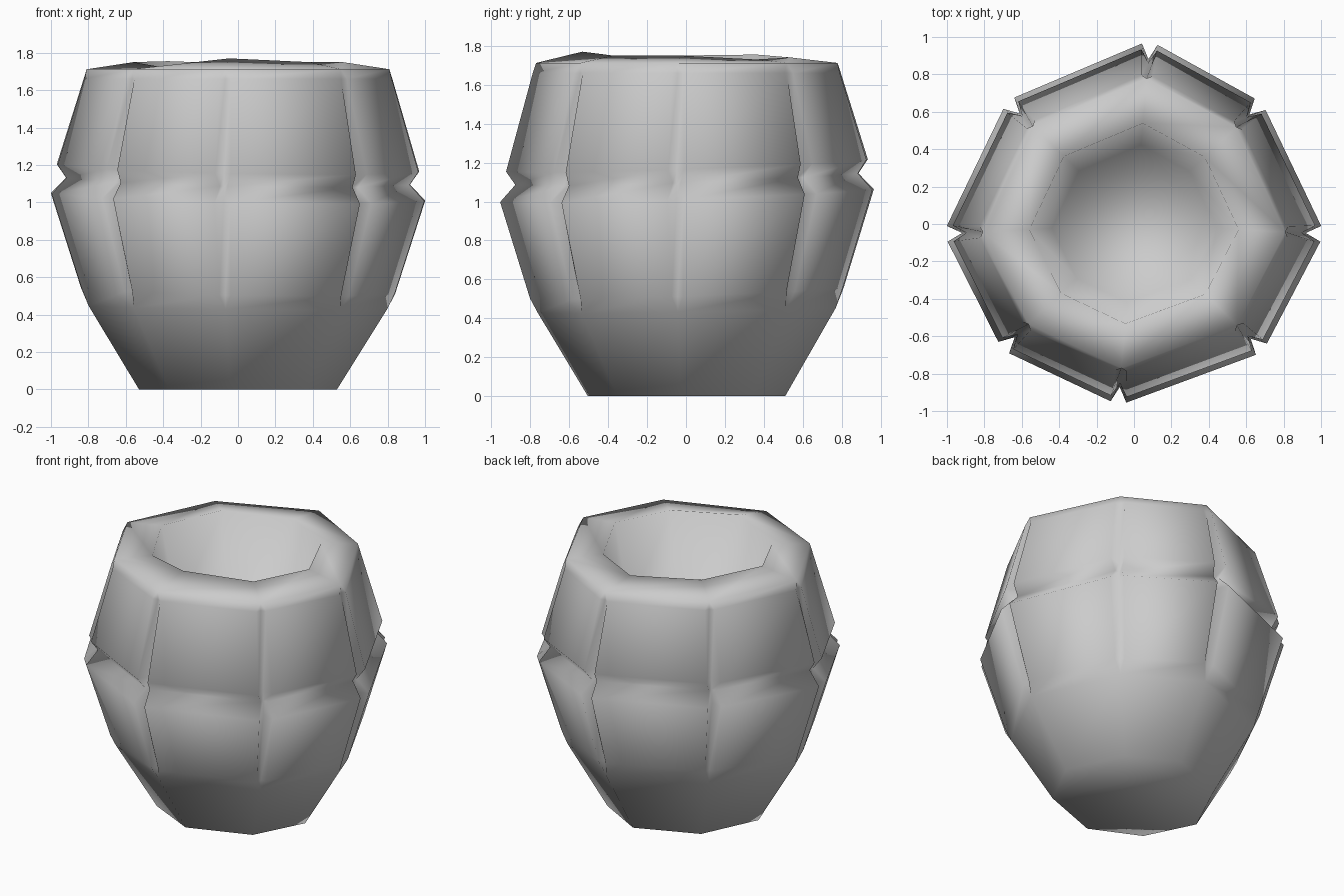
import bpy, bmesh
from math import radians, cos, sin
from mathutils import Vector

cube = bpy.data.objects.get("Cube")
if cube:
    bpy.data.objects.remove(cube)

# One clay-grey colour
grey = bpy.data.materials.new("clay grey")
grey.use_nodes = True
colour = (0.6, 0.6, 0.6, 1)
grey.diffuse_color = colour
grey.node_tree.nodes["Principled BSDF"].inputs["Base Color"].default_value = colour

# Uneven eight-sided plan: angle, reach and lip unevenness of each corner
corners = [(-3, 1.0, 0), (43.5, 0.93, -0.02), (85, 0.965, -0.01), (136, 0.93, 0.005),
           (183, 1.0, 0), (223.5, 0.96, -0.03), (265, 0.955, 0.02), (315.5, 0.955, 0)]

# Rings from base to lip, then down inside:
# height, radius, half width of corner groove, groove depth, belt tilt, lip unevenness
rings = [(0.0, 0.53, 0, 0, 0, 0),
         (0.44, 0.80, 0, 0, 0.5, 0),
         (0.53, 0.84, 0.03, 0.025, 1, 0),
         (1.03, 1.0, 0.042, 0.08, 1, 0),
         (1.115, 0.92, 0.02, 0.02, 1, 0),
         (1.185, 0.968, 0.042, 0.07, 1, 0),
         (1.66, 0.825, 0.03, 0.015, 0, 0),
         (1.712, 0.81, 0, 0, 0, 0),
         (1.75, 0.56, 0, 0, 0, 1),
         (1.2, 0.44, 0, 0, 0, 0)]


def make_ring(bm, height, radius, half, depth, tilt, uneven):
    """Each corner gives a panel edge, a groove bottom and a panel edge."""
    verts = []
    for angle, reach, lip in corners:
        a = radians(angle)
        out = Vector((cos(a), sin(a), 0))
        side = Vector((-sin(a), cos(a), 0))
        for step in (-1, 0, 1):
            inset = depth if step == 0 else 0
            p = out * (radius * reach - inset) + side * half * step
            p.z = height + tilt * (0.035 * p.y - 0.02 * p.x) + uneven * lip
            verts.append(bm.verts.new(p))
    return verts


# Panelled pot with a tapering round opening
bm = bmesh.new()
loops = [make_ring(bm, *ring) for ring in rings]
for low, high in zip(loops, loops[1:]):
    for i in range(len(low)):
        j = (i + 1) % len(low)
        bm.faces.new((low[i], low[j], high[j], high[i]))
bm.faces.new(list(reversed(loops[0])))
bm.faces.new(loops[-1])
bmesh.ops.remove_doubles(bm, verts=bm.verts, dist=0.0005)
bmesh.ops.recalc_face_normals(bm, faces=bm.faces)
for face in bm.faces:
    face.smooth = True

mesh = bpy.data.meshes.new("panelled_pot")
bm.to_mesh(mesh)
bm.free()
mesh.materials.append(grey)
pot = bpy.data.objects.new("panelled_pot", mesh)
bpy.context.collection.objects.link(pot)
